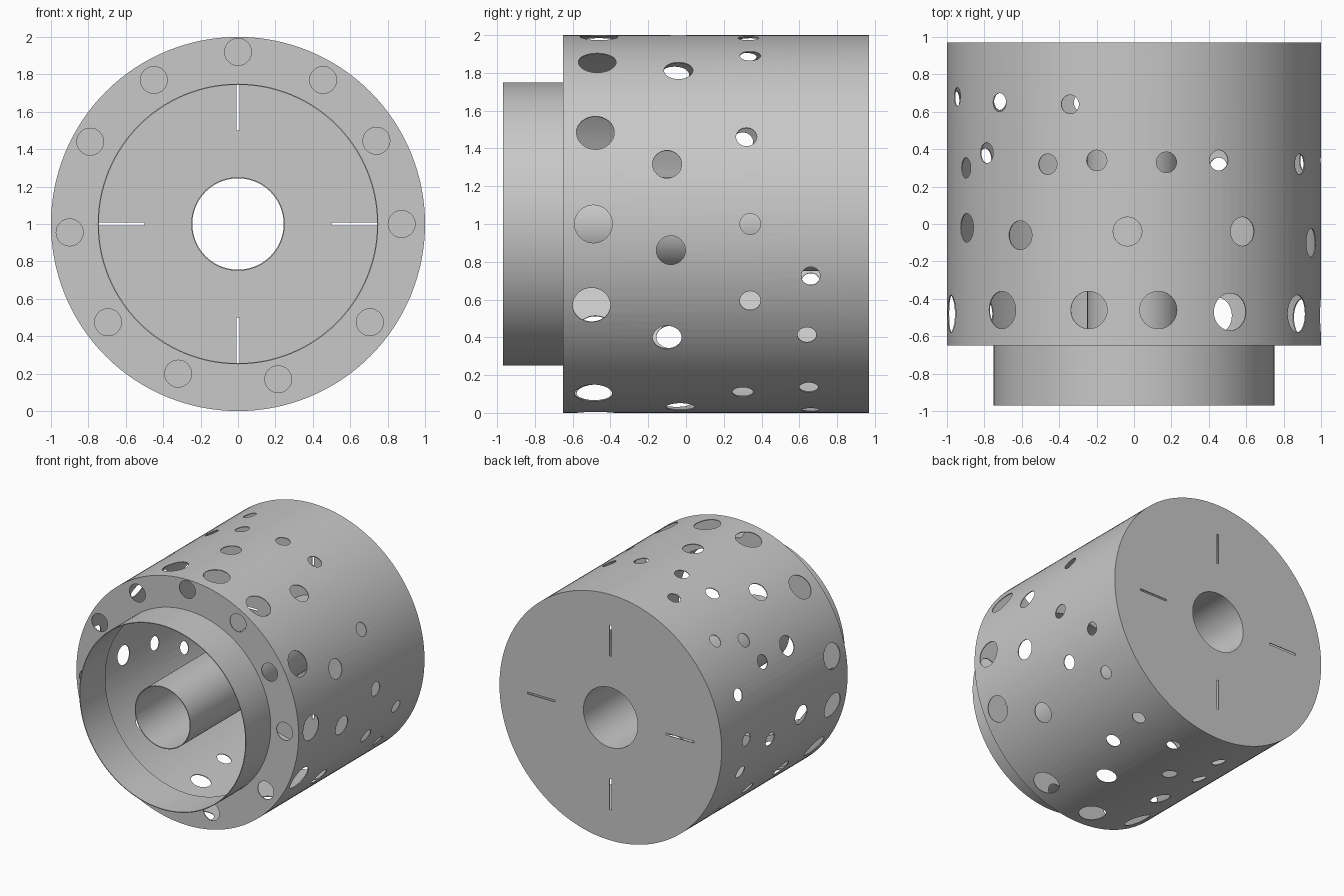
import bpy
import bmesh
from math import cos, sin, pi, radians
from mathutils import Matrix

cube = bpy.data.objects.get("Cube")
if cube:
    bpy.data.objects.remove(cube, do_unlink=True)

FRONT, SHOULDER, BACK = -0.97, -0.65, 0.97
SKIN = 0.006
SEGMENTS = 128

grey = bpy.data.materials.new("plain grey")
grey.use_nodes = True
colour = (0.58, 0.58, 0.58, 1)
grey.diffuse_color = colour
grey.node_tree.nodes["Principled BSDF"].inputs["Base Color"].default_value = colour


def make_object(name, bm):
    bmesh.ops.recalc_face_normals(bm, faces=bm.faces)
    mesh = bpy.data.meshes.new(name)
    bm.to_mesh(mesh)
    bm.free()
    obj = bpy.data.objects.new(name, mesh)
    bpy.context.collection.objects.link(obj)
    mesh.materials.append(grey)
    return obj


def ring(name, inner, outer, y0, y1):
    """Closed ring around the y axis, with a rectangular section."""
    bm = bmesh.new()
    section = [(inner, y0), (outer, y0), (outer, y1), (inner, y1)]
    loops = []
    for i in range(SEGMENTS):
        a = 2 * pi * i / SEGMENTS
        loops.append([bm.verts.new((r * cos(a), y, 1 + r * sin(a))) for r, y in section])
    for i, loop in enumerate(loops):
        after = loops[(i + 1) % SEGMENTS]
        for k in range(4):
            n = (k + 1) % 4
            bm.faces.new((loop[k], loop[n], after[n], after[k]))
    return make_object(name, bm)


def around(angle, y=0):
    """Frame turned about the drum axis, its x pointing outwards."""
    return Matrix.Translation((0, y, 1)) @ Matrix.Rotation(-radians(angle), 4, 'Y')


def add_drill(bm, matrix, radius):
    bmesh.ops.create_cone(bm, cap_ends=True, segments=32, radius1=radius,
                          radius2=radius, depth=0.2, matrix=matrix)


def cut(obj, bm):
    """Subtract the drills from the part, then discard them."""
    cutter = make_object("cutter", bm)
    cutter.hide_render = True
    mod = obj.modifiers.new("holes", 'BOOLEAN')
    mod.operation = 'DIFFERENCE'
    mod.solver = 'EXACT'
    mod.object = cutter
    bpy.context.view_layer.objects.active = obj
    bpy.ops.object.modifier_apply(modifier=mod.name)
    bpy.data.objects.remove(cutter, do_unlink=True)


# Thin-walled parts
drum_wall = ring("drum_wall", 1 - SKIN, 1, SHOULDER, BACK)
front_ring = ring("front_ring", 0.75 - SKIN, 1 - SKIN / 2, SHOULDER, SHOULDER + SKIN)
back_plate = ring("back_plate", 0.25 - SKIN, 1 - SKIN / 2, BACK - SKIN, BACK)
neck = ring("neck", 0.75 - SKIN, 0.75, FRONT, SHOULDER + SKIN)
centre_tube = ring("centre_tube", 0.25 - SKIN, 0.25, FRONT, BACK)

# Four rows of scattered holes: hole radius, then (angle, y) of each hole
rows = [
    (0.1, [(0, -.49), (29, -.48), (59, -.47), (82.5, -.46), (104, -.46), (135, -.46),
           (168, -.48), (191, -.48), (215, -.48), (244, -.48), (270, -.48),
           (296, -.49), (334.5, -.5)]),
    (0.077, [(18.5, -.1), (54.5, -.04), (92, -.04), (127.5, -.06), (153.5, -.02),
             (186, -.06), (217, -.08), (252.5, -.05), (284, -.03), (323, -.1),
             (352, -.08)]),
    (0.055, [(0, .34), (27.5, .32), (63, .34), (80, .33), (101.5, .34), (117.5, .32),
             (142, .38), (154, .3), (189, .33), (217, .35), (249, .33), (266, .33),
             (297, .3), (336, .34)]),
    (0.05, [(110, .64), (136, .65), (161, .68), (182, .65), (198, .66), (224, .66),
            (254, .65), (280, .66), (300, .65), (324, .64), (344, .66)]),
]
drills = bmesh.new()
for radius, holes in rows:
    for angle, y in holes:
        outward = Matrix.Translation((1, 0, 0)) @ Matrix.Rotation(pi / 2, 4, 'Y')
        add_drill(drills, around(angle, y) @ outward, radius)
cut(drum_wall, drills)

# Holes in the front ring
ring_holes = [(0, 1.92), (.455, 1.77), (.74, 1.445), (.875, 1), (.705, .475), (.215, .17),
              (-.32, .2), (-.695, .475), (-.9, .955), (-.79, 1.44), (-.45, 1.77)]
drills = bmesh.new()
for x, z in ring_holes:
    forward = Matrix.Translation((x, SHOULDER, z)) @ Matrix.Rotation(pi / 2, 4, 'X')
    add_drill(drills, forward, 0.072)
cut(front_ring, drills)

# Four radial slots in the back plate
slots = bmesh.new()
for quarter in range(4):
    place = around(90 * quarter, BACK) @ Matrix.Translation((0.625, 0, 0))
    size = Matrix.Diagonal((0.25, 0.1, 0.015, 1))
    bmesh.ops.create_cube(slots, size=1, matrix=place @ size)
cut(back_plate, slots)

# Smooth curved walls with crisp rims
bpy.ops.object.select_all(action='DESELECT')
for part in (drum_wall, front_ring, back_plate, neck, centre_tube):
    part.select_set(True)
bpy.context.view_layer.objects.active = drum_wall
bpy.ops.object.shade_smooth_by_angle(angle=radians(30))
